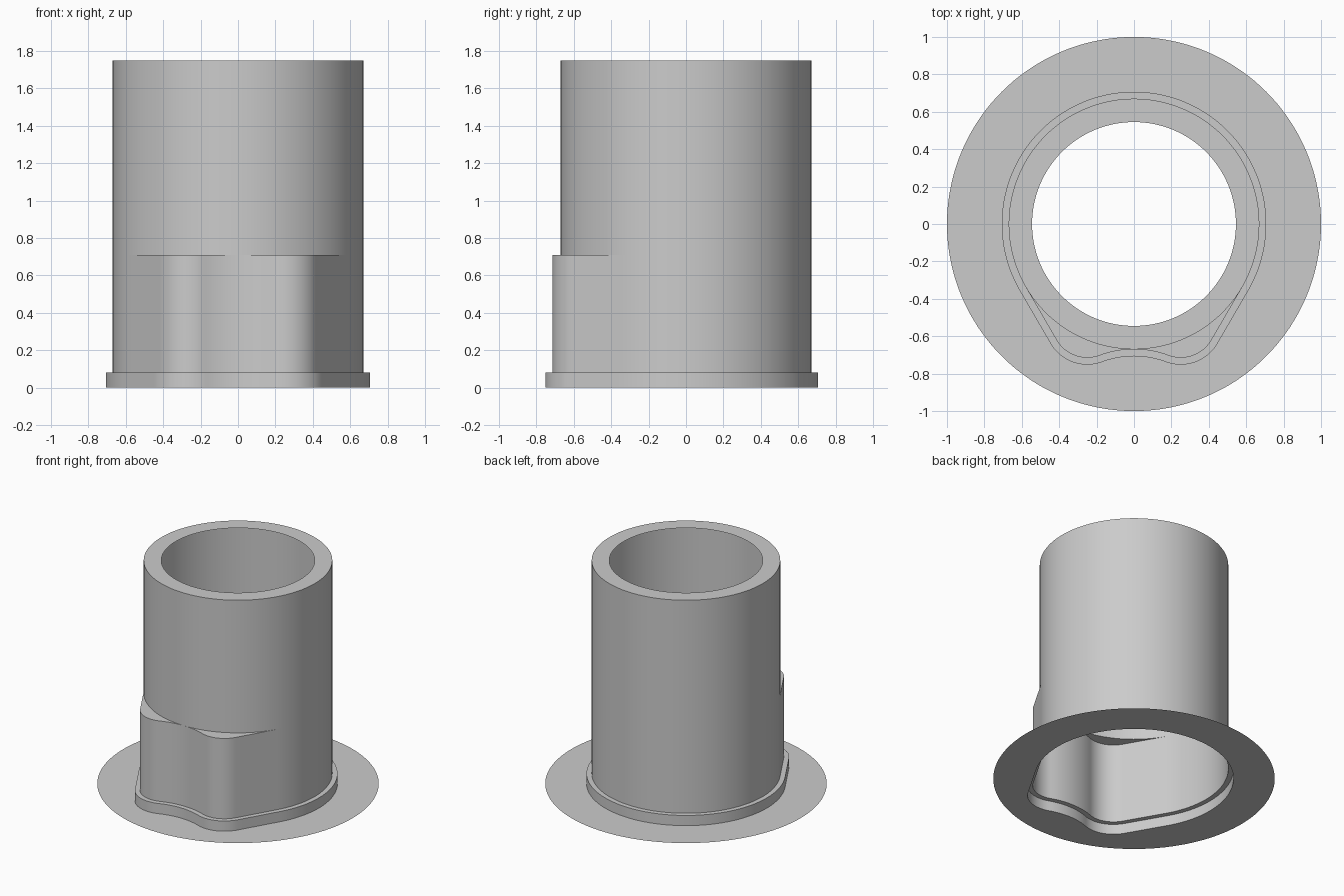
import bpy, bmesh
from math import radians, degrees, sin, cos, atan2, hypot

if "Cube" in bpy.data.objects:
    bpy.data.objects.remove(bpy.data.objects["Cube"])

grey = bpy.data.materials.new("plain grey")
grey.use_nodes = True
grey.diffuse_color = (0.6, 0.6, 0.6, 1)
grey.node_tree.nodes["Principled BSDF"].inputs["Base Color"].default_value = (0.6, 0.6, 0.6, 1)

TUBE_R = 0.67
LOBE_X, LOBE_Y, LOBE_R = 0.25, -0.525, 0.19
# Radius of the hollow between the lobes, tangent to both and touching the tube
drop = TUBE_R + LOBE_Y
HOLLOW_R = (LOBE_X**2 + drop**2 - LOBE_R**2) / (2 * (LOBE_R - drop))
HOLLOW_Y = -TUBE_R - HOLLOW_R
TURN = degrees(atan2(HOLLOW_Y - LOBE_Y, -LOBE_X))


def arc(cx, cy, r, start, end, n):
    angles = [radians(start + (end - start) * i / n) for i in range(n + 1)]
    return [(cx + r * cos(a), cy + r * sin(a)) for a in angles]


def outline(grow):
    """Round body with two front lobes, grown outward, anticlockwise."""
    body = arc(0, 0, TUBE_R + grow, -30, 210, 96)
    left = arc(-LOBE_X, LOBE_Y, LOBE_R + grow, 210, 360 - 180 - TURN, 20)
    hollow = arc(0, HOLLOW_Y, HOLLOW_R - grow, 180 + TURN, -TURN, 16)
    hollow = [(-x, y) for x, y in hollow] if hollow[0][0] > 0 else hollow
    right = [(-x, y) for x, y in reversed(left)]

    def straight(a, b):
        return [(a[0] + (b[0] - a[0]) * i / 8, a[1] + (b[1] - a[1]) * i / 8) for i in range(1, 8)]
    return (body + straight(body[-1], left[0]) + left + hollow[1:-1]
            + right + straight(right[-1], body[0]))


def circle(r):
    """Circle whose points line up with those of the lobed outline."""
    return [(x * r / hypot(x, y), y * r / hypot(x, y)) for x, y in outline(0)]


def sheet(name, rings):
    """Open skin through a list of (points, height) rings."""
    bm = bmesh.new()
    loops = [[bm.verts.new((x, y, z)) for x, y in pts] for pts, z in rings]
    for low, high in zip(loops, loops[1:]):
        for i in range(len(low)):
            j = (i + 1) % len(low)
            bm.faces.new((low[i], low[j], high[j], high[i]))
    bmesh.ops.remove_doubles(bm, verts=bm.verts, dist=0.0002)
    mesh = bpy.data.meshes.new(name)
    bm.to_mesh(mesh)
    bm.free()
    mesh.materials.append(grey)
    obj = bpy.data.objects.new(name, mesh)
    bpy.context.collection.objects.link(obj)
    bpy.ops.object.select_all(action="DESELECT")
    obj.select_set(True)
    bpy.context.view_layer.objects.active = obj
    bpy.ops.object.shade_smooth_by_angle(angle=radians(30))


foot, skirt, tube = outline(0.037), outline(0), circle(TUBE_R)
STEP_Z, SHOULDER_Z, TOP_Z = 0.08, 0.71, 1.75

# Flat disc around the open foot
sheet("base_flange", [(circle(1), 0), (foot, 0)])
# Low step with its narrow ledge
sheet("foot_step", [(foot, 0), (foot, STEP_Z), (skirt, STEP_Z)])
# Lobed lower wall and the shoulders on top of the lobes
sheet("lobed_skirt", [(skirt, STEP_Z), (skirt, SHOULDER_Z), (tube, SHOULDER_Z)])
# Round upper wall and the open top rim
sheet("upper_tube", [(tube, SHOULDER_Z), (tube, TOP_Z), (circle(0.545), TOP_Z)])
